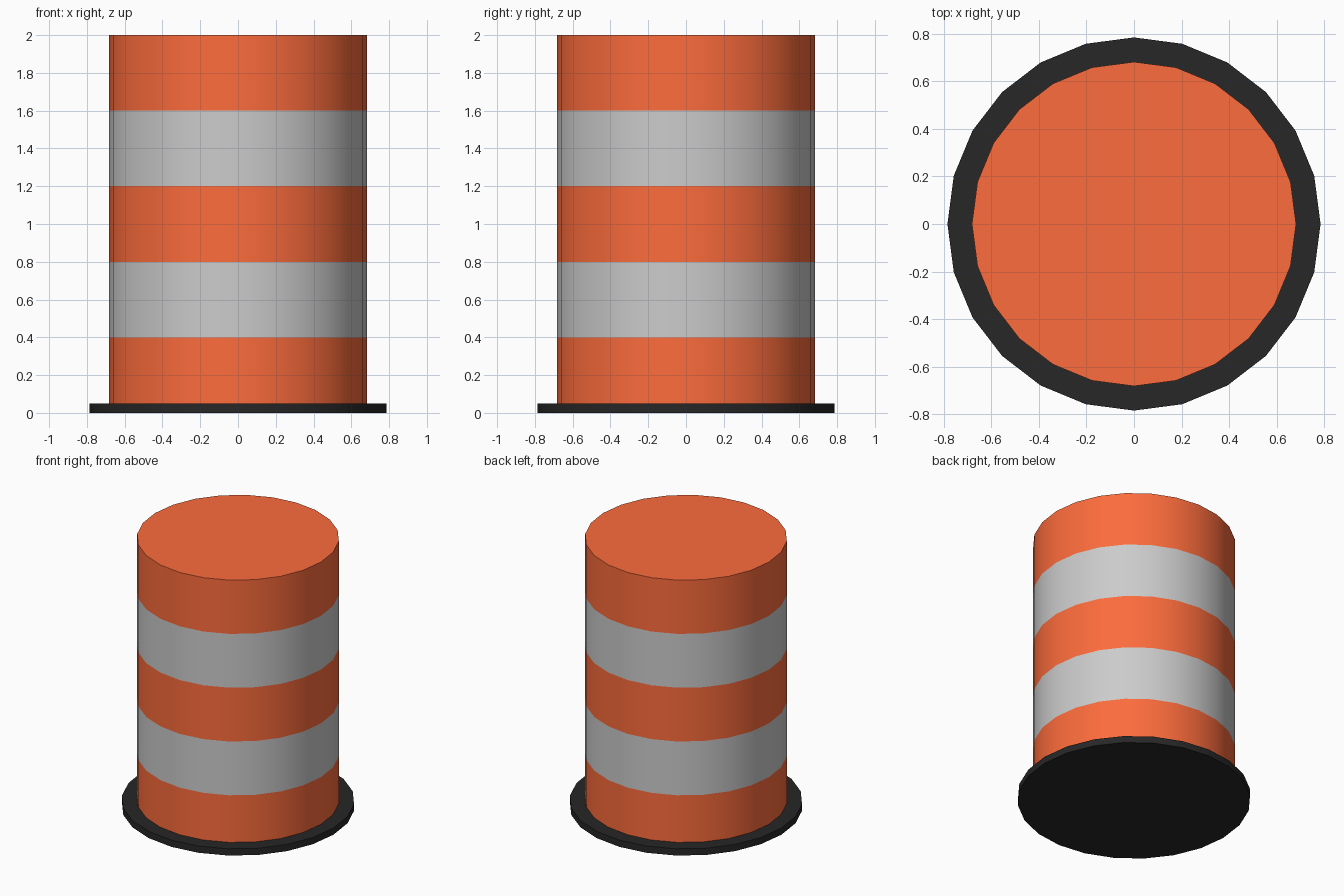
import bpy, bmesh, math

if "Cube" in bpy.data.objects:
    bpy.data.objects.remove(bpy.data.objects["Cube"])

SIDES = 24


def material(name, rgb):
    m = bpy.data.materials.new(name)
    m.diffuse_color = (*rgb, 1)
    m.use_nodes = True
    m.node_tree.nodes["Principled BSDF"].inputs["Base Color"].default_value = m.diffuse_color
    return m


def ring_stack(name, radius, heights, mats, cap_bottom):
    """Stacked cylinder rings; bands alternate through the materials."""
    bm = bmesh.new()
    rings = [[bm.verts.new((radius * math.cos(math.tau * i / SIDES),
                            radius * math.sin(math.tau * i / SIDES), z))
              for i in range(SIDES)] for z in heights]
    for b, (lo, hi) in enumerate(zip(rings, rings[1:])):
        for i in range(SIDES):
            j = (i + 1) % SIDES
            bm.faces.new((lo[i], lo[j], hi[j], hi[i])).material_index = b % len(mats)
    bm.faces.new(rings[-1])
    if cap_bottom:
        bm.faces.new(rings[0][::-1])
    mesh = bpy.data.meshes.new(name)
    bm.to_mesh(mesh)
    bm.free()
    for m in mats:
        mesh.materials.append(m)
    obj = bpy.data.objects.new(name, mesh)
    bpy.context.collection.objects.link(obj)
    bpy.ops.object.select_all(action='DESELECT')
    obj.select_set(True)
    bpy.context.view_layer.objects.active = obj
    bpy.ops.object.shade_smooth_by_angle(angle=math.radians(30))
    return obj


orange = material("orange", (0.98, 0.15, 0.045))
silver = material("reflective_grey", (0.58, 0.58, 0.58))
black = material("black_rubber", (0.02, 0.02, 0.02))

# Striped drum body, resting on the base
ring_stack("drum_body", 0.682, [0.05, 0.4, 0.8, 1.2, 1.6, 2.0], [orange, silver], False)

# Flat rubber base
ring_stack("rubber_base", 0.785, [0.0, 0.05], [black], True)
